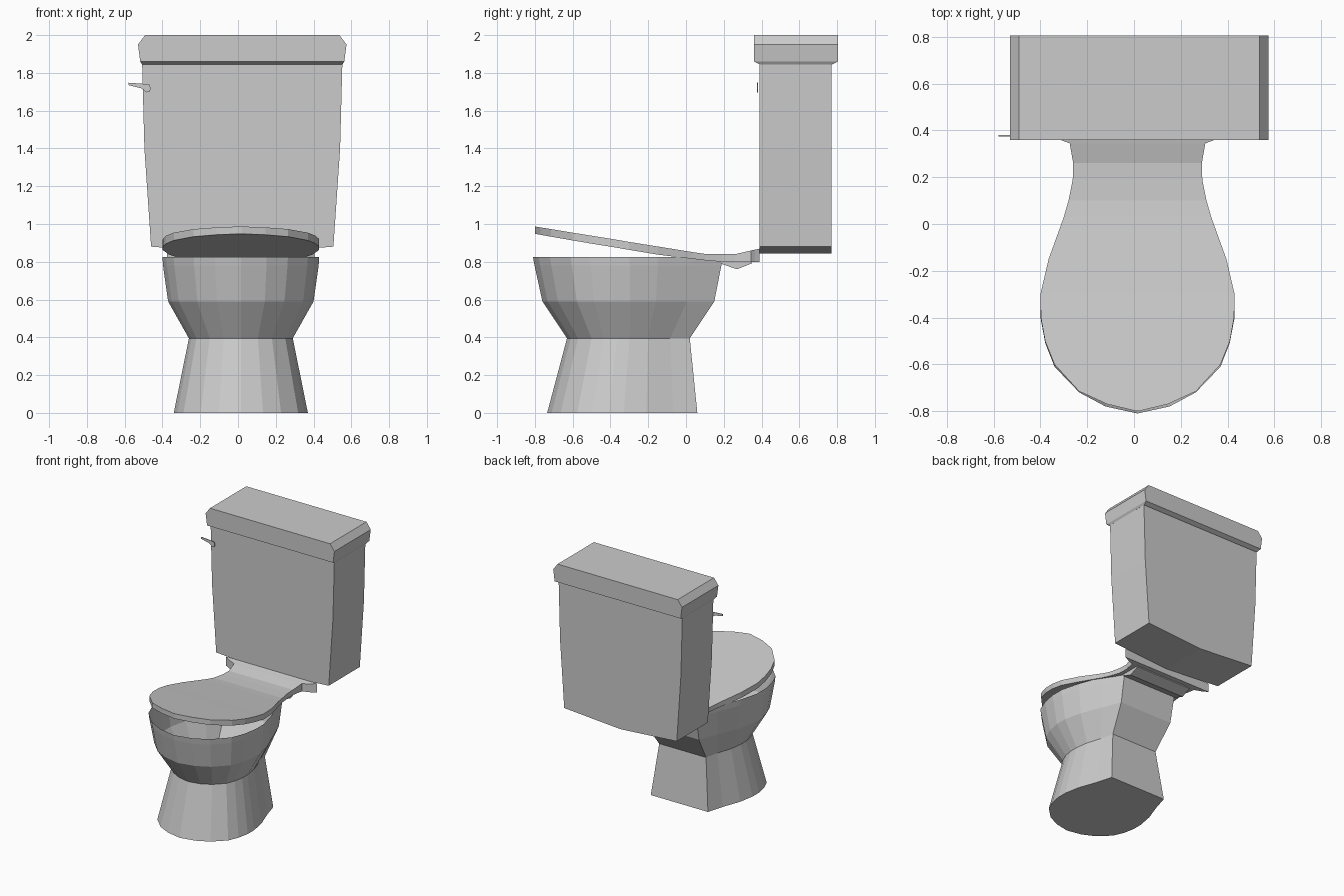
import bpy, bmesh

if "Cube" in bpy.data.objects:
    bpy.data.objects.remove(bpy.data.objects["Cube"])


def finish(name, bm, x):
    bmesh.ops.recalc_face_normals(bm, faces=bm.faces)
    mesh = bpy.data.meshes.new(name)
    bm.to_mesh(mesh)
    bm.free()
    obj = bpy.data.objects.new(name, mesh)
    obj.location.x = x
    bpy.context.collection.objects.link(obj)
    return obj


def loft(name, rings, x=0.0, caps=(True, True)):
    """Skin a stack of closed rings that share a point count."""
    bm = bmesh.new()
    loops = [[bm.verts.new(p) for p in ring] for ring in rings]
    for a, b in zip(loops, loops[1:]):
        for i in range(len(a)):
            j = (i + 1) % len(a)
            bm.faces.new((a[i], a[j], b[j], b[i]))
    for cap, ring in zip(caps, (loops[0], loops[-1])):
        if cap:
            bm.faces.new(ring)
    finish(name, bm, x)


def bowl_ring(z, half, front, back, k):
    """Rounded front, flat back; k is the back width ratio."""
    outline = [(0, 0), (.33, .03), (.6, .09), (.855, .2), (.95, .3), (1, .41),
               (1, .51), (.76 + .26 * k, .66), (.45 + .5 * k, .84), (k, 1)]
    right = [(half * w, front + (back - front) * t, z) for w, t in outline]
    return right + [(-px, y, pz) for px, y, pz in reversed(right[1:])]


# Pedestal and open bowl, one shell
BODY_X = .015
loft("bowl_and_pedestal", [
    bowl_ring(0, .355, -.735, .06, .69),
    bowl_ring(.395, .275, -.63, .02, .73),
    bowl_ring(.59, .385, -.76, .15, .6),
    bowl_ring(.78, .412, -.802, .187, .57),
    bowl_ring(.825, .415, -.81, .19, .57)], BODY_X, (True, False))

# Raised seat lid running back into the flared deck: half width, y, bottom z, top z
stations = [(.005, -.80, .948, .987), (.13, -.77, .943, .982), (.25, -.715, .933, .973),
            (.355, -.6, .913, .954), (.395, -.5, .896, .938), (.413, -.4, .88, .922),
            (.415, -.3, .863, .905), (.38, -.15, .838, .881), (.315, .03, .816, .852),
            (.295, .1, .808, .842), (.277, .19, .8, .84), (.275, .26, .8, .84),
            (.29, .345, .8, .86), (.345, .365, .8, .864), (.39, .39, .8, .87)]
loft("seat_lid_and_deck",
     [[(-w, y, b), (w, y, b), (w, y, t), (-w, y, t)] for w, y, b, t in stations], BODY_X)

# Bracket under the deck
bracket = [(.185, .79), (.27, .76), (.35, .792), (.35, .81), (.185, .81)]
loft("deck_bracket", [[(s * .245, y, z) for y, z in bracket] for s in (-1, 1)], BODY_X)

# Tapered tank with a shallow V bottom
TANK_X = .0225
side = [(.4825, .88), (.518, 1.4), (.53, 1.85)]
front = [(0, .845)] + side + [(-px, z) for px, z in reversed(side)]
loft("tank", [[(px, y, z) for px, z in front] for y in (.39, .77)], TANK_X)

# Tank lid, bevelled at the two ends
layers = [(1.845, .53, .39, .775), (1.86, .54, .36, .805),
          (1.95, .552, .36, .805), (2.0, .515, .36, .805)]
loft("tank_lid", [[(-w, y0, z), (w, y0, z), (w, y1, z), (-w, y1, z)]
                  for z, w, y0, y1 in layers], TANK_X)

# Thin flush handle
handle = [(-.58, 1.735), (-.51, 1.718), (-.485, 1.697), (-.468, 1.7),
          (-.462, 1.715), (-.468, 1.738), (-.51, 1.743), (-.58, 1.748)]
loft("flush_handle", [[(px, y, z) for px, z in handle] for y in (.375, .38)])
